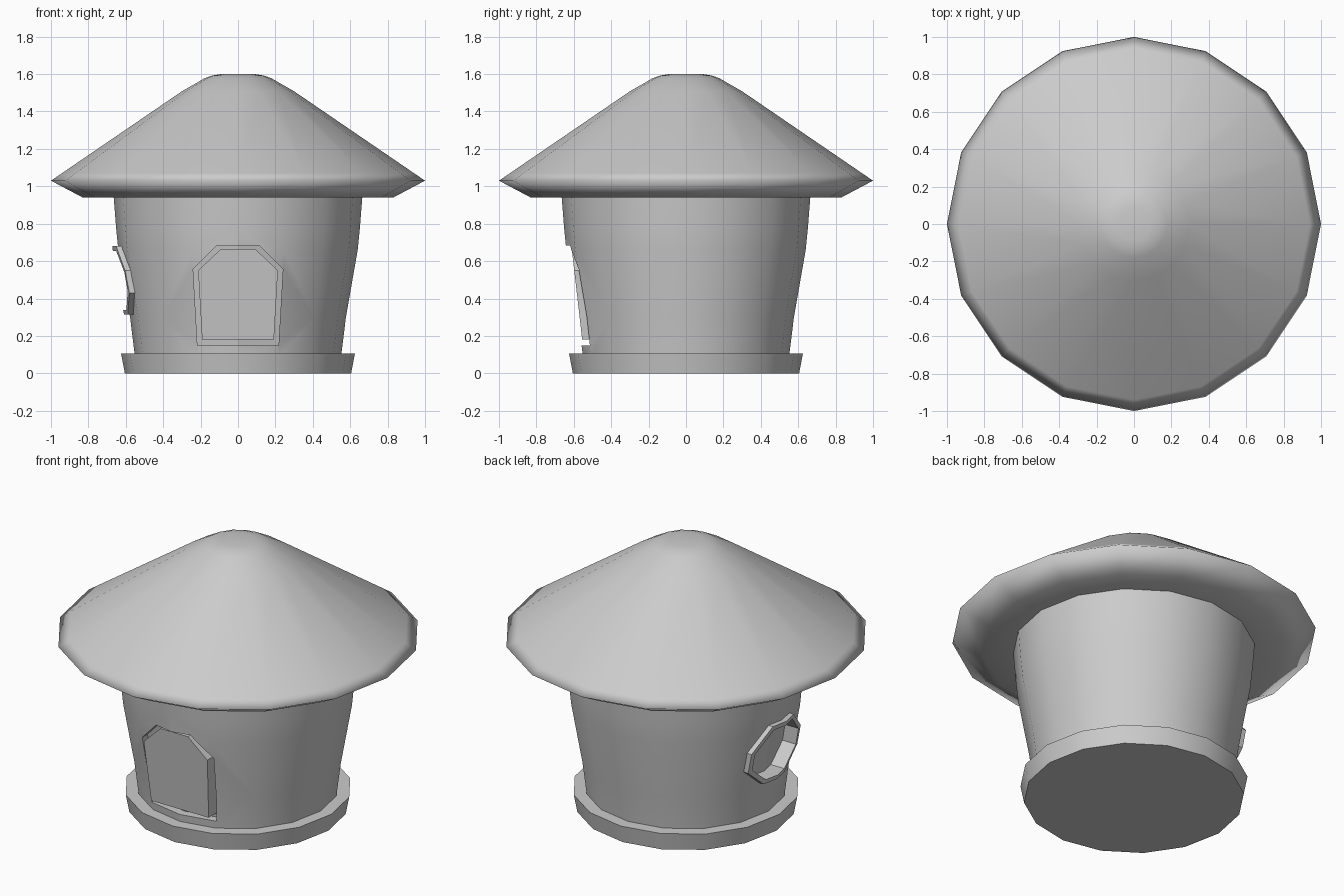
import bpy, bmesh, math

if "Cube" in bpy.data.objects:
    bpy.data.objects.remove(bpy.data.objects["Cube"])

N = 16
WALL = [(0.55, 0.08), (0.577, 0.3), (0.64, 0.66), (0.652, 0.78), (0.666, 0.96)]


def finish(name, bm, angle=35):
    bmesh.ops.recalc_face_normals(bm, faces=bm.faces[:])
    me = bpy.data.meshes.new(name)
    bm.to_mesh(me)
    bm.free()
    ob = bpy.data.objects.new(name, me)
    bpy.context.collection.objects.link(ob)
    if angle:
        bpy.ops.object.select_all(action='DESELECT')
        ob.select_set(True)
        bpy.context.view_layer.objects.active = ob
        bpy.ops.object.shade_smooth_by_angle(angle=math.radians(angle))
    return ob


def skin(bm, loops, caps=()):
    """Bridge equal closed loops; each cap is (loop index, centre point or None)."""
    rings = [[bm.verts.new(p) for p in lp] for lp in loops]
    n = len(rings[0])
    for a, b in zip(rings, rings[1:]):
        for i in range(n):
            j = (i + 1) % n
            bm.faces.new((a[i], a[j], b[j], b[i]))
    for k, centre in caps:
        if centre is None:
            bm.faces.new(rings[k])
        else:
            c = bm.verts.new(centre)
            for i in range(n):
                bm.faces.new((rings[k][i], rings[k][(i + 1) % n], c))


def lathe(name, profile, angle=35):
    bm = bmesh.new()
    loops = [[(r * math.cos(i * math.tau / N), r * math.sin(i * math.tau / N), z)
              for i in range(N)] for r, z in profile]
    skin(bm, loops, ((0, None), (-1, None)))
    return finish(name, bm, angle)


def wall_point(u, z, off, side):
    """Point on the faceted wall, pushed out by off; side is front or left."""
    r = WALL[-1][0]
    for (r0, z0), (r1, z1) in zip(WALL, WALL[1:]):
        if z <= z1:
            r = r0 + (r1 - r0) * (z - z0) / (z1 - z0)
            break
    d = min(r - 0.199 * abs(u), 1.18 * r - 0.668 * abs(u)) + off
    return (u, -d, z) if side == 'front' else (-d, -u, z)


def outline(half):
    """Mirror the right half (bottom to top), with centre points on the ridge."""
    return ([(0, half[0][1])] + half + [(0, half[-1][1])]
            + [(-u, z) for u, z in reversed(half)])


def on_wall(pts, off, side):
    return [wall_point(u, z, off, side) for u, z in pts]


def cut(target, name, pts, depth, side):
    bm = bmesh.new()
    zc = (pts[0][1] + max(z for _, z in pts)) / 2
    skin(bm, [on_wall(pts, 0.15, side), on_wall(pts, -depth, side)],
         ((0, wall_point(0, zc, 0.15, side)), (1, wall_point(0, zc, -depth, side))))
    cutter = finish(name, bm, 0)
    cutter.hide_render = True
    cutter.hide_set(True)
    mod = target.modifiers.new(name, 'BOOLEAN')
    mod.operation = 'DIFFERENCE'
    mod.solver = 'EXACT'
    mod.object = cutter


# Foundation, round wall and roof
lathe('foundation', [(0.605, 0), (0.625, 0.105), (0.5, 0.105)])
wall = lathe('wall', WALL)
lathe('roof', [(0.6, 0.945), (0.83, 0.94), (1.0, 1.03), (0.94, 1.071), (0.3, 1.508),
               (0.18, 1.577), (0.14, 1.592), (0.09, 1.6)], 180)

# Door recess and the flat door inside it
cut(wall, 'door_cutter', outline([(0.217, 0.15), (0.24, 0.557), (0.115, 0.683)]), 0.05, 'front')
leaf = outline([(0.192, 0.18), (0.213, 0.55), (0.092, 0.665)])
bm = bmesh.new()
face = [(u, -0.555 - (z - 0.18) * 0.115, z) for u, z in leaf]
skin(bm, [face, [(x, y + 0.1, z) for x, y, z in face]], ((0, None), (1, None)))
finish('door', bm)

# Window recess and its raised frame following the wall
outer = outline([(0.1, 0.315), (0.235, 0.43), (0.235, 0.55), (0.1, 0.68)])
inner = outline([(0.088, 0.34), (0.208, 0.44), (0.208, 0.54), (0.088, 0.655)])
cut(wall, 'window_cutter', inner, 0.06, 'left')
bm = bmesh.new()
skin(bm, [on_wall(outer, -0.01, 'left'), on_wall(outer, 0.03, 'left'),
          on_wall(inner, 0.03, 'left'), on_wall(inner, -0.01, 'left')])
finish('window_frame', bm)
